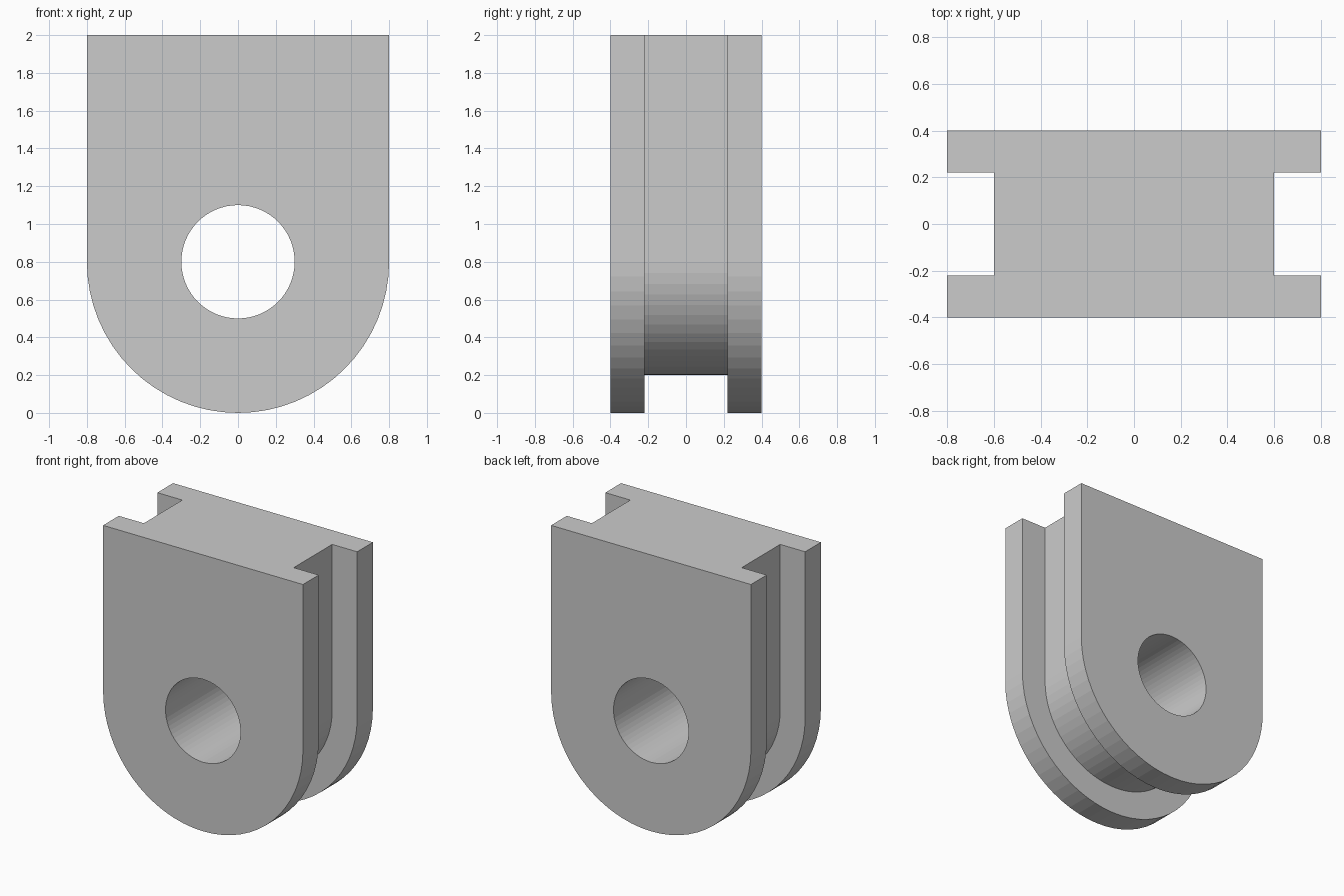
import bpy, bmesh
from math import pi, sin, cos

if "Cube" in bpy.data.objects:
    bpy.data.objects.remove(bpy.data.objects["Cube"])

N = 32                  # segments per half circle
CZ, TOP = 0.8, 2.0      # bore centre height, top height
HOLE, HALF_Y = 0.3, 0.4
# grooved rim cross-section: (distance from bore axis, y)
RIM = [(0.8, -0.4), (0.8, -0.22), (0.6, -0.22), (0.6, 0.22), (0.8, 0.22), (0.8, 0.4)]

bm = bmesh.new()


def strips(rows):
    """Join neighbouring rows of vertices with quads."""
    for a, b in zip(rows, rows[1:]):
        for i in range(len(a) - 1):
            bm.faces.new((a[i], a[i + 1], b[i + 1], b[i]))


# Rim swept down the right side, round the bottom and up the left side
arc = [-pi * i / N for i in range(N + 1)]
rows = [[bm.verts.new((r, y, TOP)) for r, y in RIM]]
rows += [[bm.verts.new((r * cos(a), y, CZ + r * sin(a))) for r, y in RIM] for a in arc]
rows += [[bm.verts.new((-r, y, TOP)) for r, y in RIM]]
strips(rows)

# H-shaped top
bm.faces.new(rows[0] + rows[-1][::-1])

# Through bore
bore = [[bm.verts.new((HOLE * cos(a), y, CZ + HOLE * sin(a))) for y in (-HALF_Y, HALF_Y)]
        for a in (-pi * i / N for i in range(2 * N))]
strips(bore + bore[:1])

# Front and back faces: lower half ring, then the area above the bore
for side in (0, -1):
    outer = [r[side] for r in rows]
    inner = [b[side] for b in bore]
    strips(list(zip(outer[1:-1], inner[:N + 1])))
    bm.faces.new([outer[1], outer[0], outer[-1], outer[-2]] + inner[N:] + inner[:1])

bmesh.ops.recalc_face_normals(bm, faces=bm.faces)
mesh = bpy.data.meshes.new("grooved_lug")
bm.to_mesh(mesh)
bm.free()
bpy.context.collection.objects.link(bpy.data.objects.new("grooved_lug", mesh))
